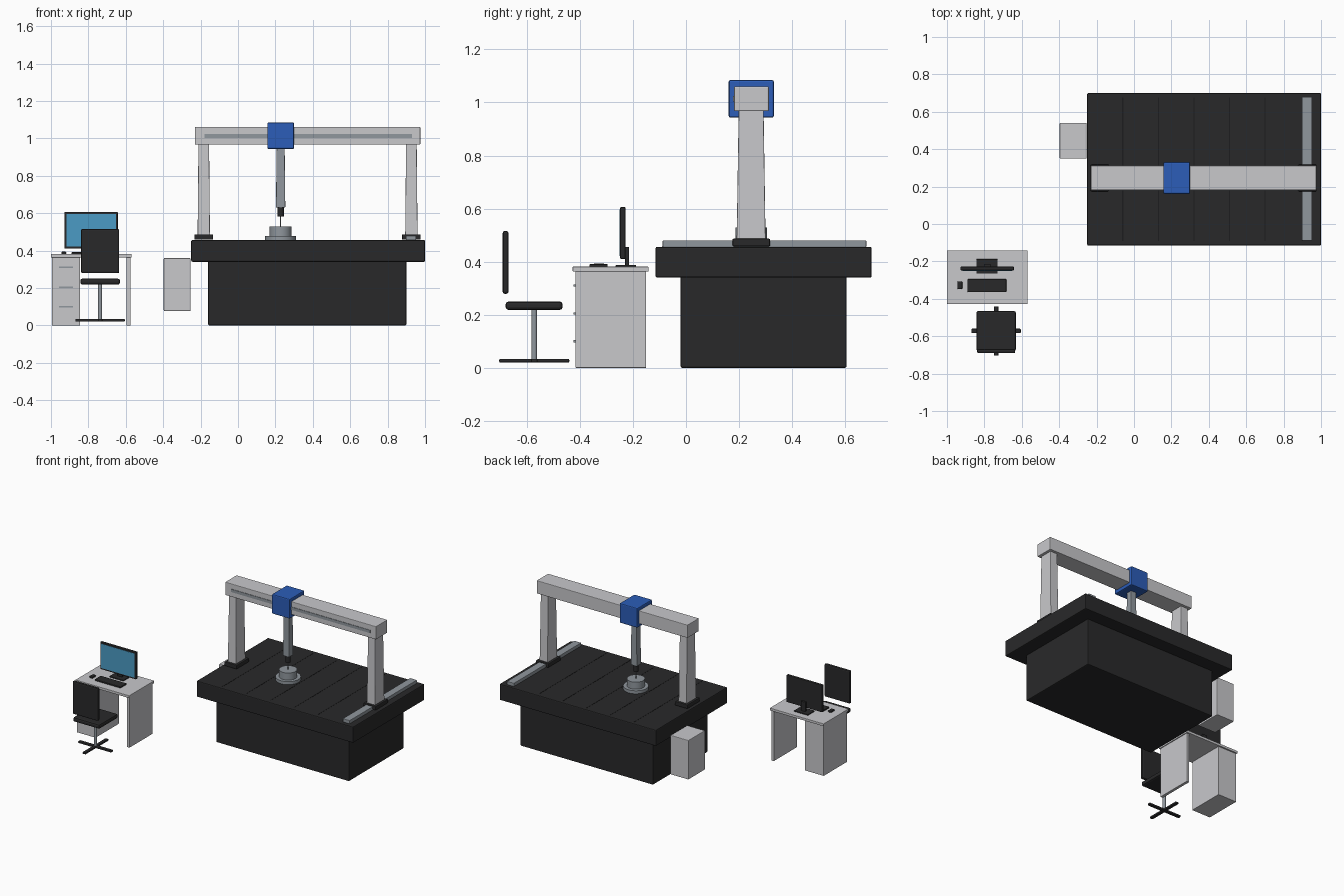
import bpy
import bmesh

if "Cube" in bpy.data.objects:
    bpy.data.objects.remove(bpy.data.objects["Cube"], do_unlink=True)


def material(name, r, g, b):
    m = bpy.data.materials.new(name)
    m.use_nodes = True
    m.diffuse_color = (r, g, b, 1)
    m.node_tree.nodes["Principled BSDF"].inputs["Base Color"].default_value = (r, g, b, 1)
    return m


black = material("black", 0.022, 0.022, 0.023)
slot_black = material("slot black", 0.012, 0.012, 0.013)
grey = material("light grey", 0.58, 0.58, 0.60)
steel = material("steel", 0.28, 0.31, 0.34)
blue = material("blue", 0.025, 0.11, 0.48)
screen_blue = material("screen blue", 0.07, 0.33, 0.56)


def finish(name, bm, mat):
    mesh = bpy.data.meshes.new(name)
    bm.to_mesh(mesh)
    bm.free()
    mesh.materials.append(mat)
    ob = bpy.data.objects.new(name, mesh)
    bpy.context.collection.objects.link(ob)
    return ob


def box(name, mat, x, y, z, bevel=0.0, taper=1.0):
    """Box between the given ranges; taper scales its top."""
    bm = bmesh.new()
    bmesh.ops.create_cube(bm, size=1)
    for v in bm.verts:
        s = taper if v.co.z > 0 else 1
        v.co = [sum(r) / 2 + c * (r[1] - r[0]) * k
                for r, c, k in zip((x, y, z), v.co, (s, s, 1))]
    ob = finish(name, bm, mat)
    if bevel:
        mod = ob.modifiers.new("soft edges", 'BEVEL')
        mod.width = bevel
        mod.segments = 2
    return ob


def cylinder(name, mat, cx, cy, z, radius, top=None, sides=32):
    bm = bmesh.new()
    bmesh.ops.create_cone(bm, cap_ends=True, segments=sides, radius1=radius,
                          radius2=radius if top is None else top, depth=z[1] - z[0])
    bmesh.ops.translate(bm, verts=bm.verts, vec=(cx, cy, sum(z) / 2))
    for f in bm.faces:
        f.smooth = abs(f.normal.z) < 0.9
    ob = finish(name, bm, mat)
    for e in ob.data.edges:
        a, b = (ob.data.vertices[i].co for i in e.vertices)
        e.use_edge_sharp = abs(a.z - b.z) < 1e-5
    return ob


# Measuring table
box("table_base", black, (-0.16, 0.90), (-0.02, 0.605), (0, 0.345), 0.006)
box("table_top", black, (-0.25, 1.0), (-0.115, 0.70), (0.34, 0.456), 0.006)
for i in range(5):
    x = 0.19 * i - 0.06
    box(f"table_slot_{i + 1}", slot_black, (x - 0.003, x + 0.003), (-0.09, 0.675), (0.45, 0.457))
box("guide_rail", steel, (0.898, 0.953), (-0.088, 0.68), (0.455, 0.48), 0.003)
box("control_cabinet", grey, (-0.397, -0.254), (0.35, 0.54), (0.077, 0.36), 0.004)

# Gantry
for side, x in (("right", -0.183), ("left", 0.927)):
    box(f"{side}_foot", black, (x - 0.05, x + 0.05), (0.175, 0.317), (0.458, 0.487), 0.005)
    box(f"{side}_column", grey, (x - 0.033, x + 0.033), (0.191, 0.30), (0.48, 0.975), 0.003, 0.86)
box("cross_beam", grey, (-0.23, 0.975), (0.181, 0.312), (0.967, 1.061), 0.004)
box("beam_strip", steel, (-0.18, 0.93), (0.178, 0.184), (1.003, 1.024))
box("carriage", blue, (0.157, 0.30), (0.161, 0.331), (0.943, 1.085), 0.007)

# Probe
px, py = 0.228, 0.246
box("quill", steel, (px - 0.025, px + 0.025), (py - 0.025, py + 0.025), (0.63, 0.95), 0.003, 0.86)
cylinder("probe_head", black, px, py, (0.582, 0.632), 0.017)
cylinder("stylus", steel, px, py, (0.528, 0.585), 0.003, sides=12)

# Workpiece
cylinder("workpiece_flange", steel, px, py, (0.455, 0.478), 0.083, sides=48)
cylinder("workpiece_hub", steel, px, py, (0.476, 0.529), 0.059, sides=48)

# Desk
box("desk_top", grey, (-1.0, -0.57), (-0.427, -0.141), (0.363, 0.381), 0.002)
box("drawer_unit", grey, (-0.995, -0.845), (-0.417, -0.15), (0, 0.363), 0.002)
box("desk_side_panel", grey, (-0.596, -0.575), (-0.417, -0.15), (0, 0.363), 0.002)
for i, z in enumerate((0.10, 0.205, 0.31)):
    box(f"drawer_handle_{i + 1}", steel, (-0.957, -0.882), (-0.424, -0.416), (z - 0.004, z + 0.004))

# Monitor
box("monitor_case", black, (-0.928, -0.642), (-0.248, -0.228), (0.41, 0.606), 0.004)
box("monitor_screen", screen_blue, (-0.918, -0.652), (-0.25, -0.246), (0.421, 0.596))
box("monitor_neck", black, (-0.803, -0.767), (-0.229, -0.214), (0.383, 0.456), 0.002)
box("monitor_foot", black, (-0.842, -0.73), (-0.265, -0.188), (0.38, 0.388), 0.002)
box("keyboard", black, (-0.89, -0.683), (-0.364, -0.295), (0.38, 0.391), 0.003)
box("mouse", black, (-0.944, -0.918), (-0.348, -0.307), (0.38, 0.394), 0.005)

# Chair
cx, cy = -0.737, -0.572
box("chair_seat", black, (cx - 0.106, cx + 0.106), (-0.68, -0.465), (0.218, 0.25), 0.011)
box("chair_back", black, (cx - 0.102, cx + 0.102), (-0.691, -0.669), (0.279, 0.516), 0.008)
cylinder("chair_post", steel, cx, cy, (0.03, 0.22), 0.011, sides=24)
for name, hx, hy in (("chair_foot_across", 0.132, 0.012), ("chair_foot_along", 0.012, 0.132)):
    box(name, black, (cx - hx, cx + hx), (cy - hy, cy + hy), (0.02, 0.034), 0.004)
